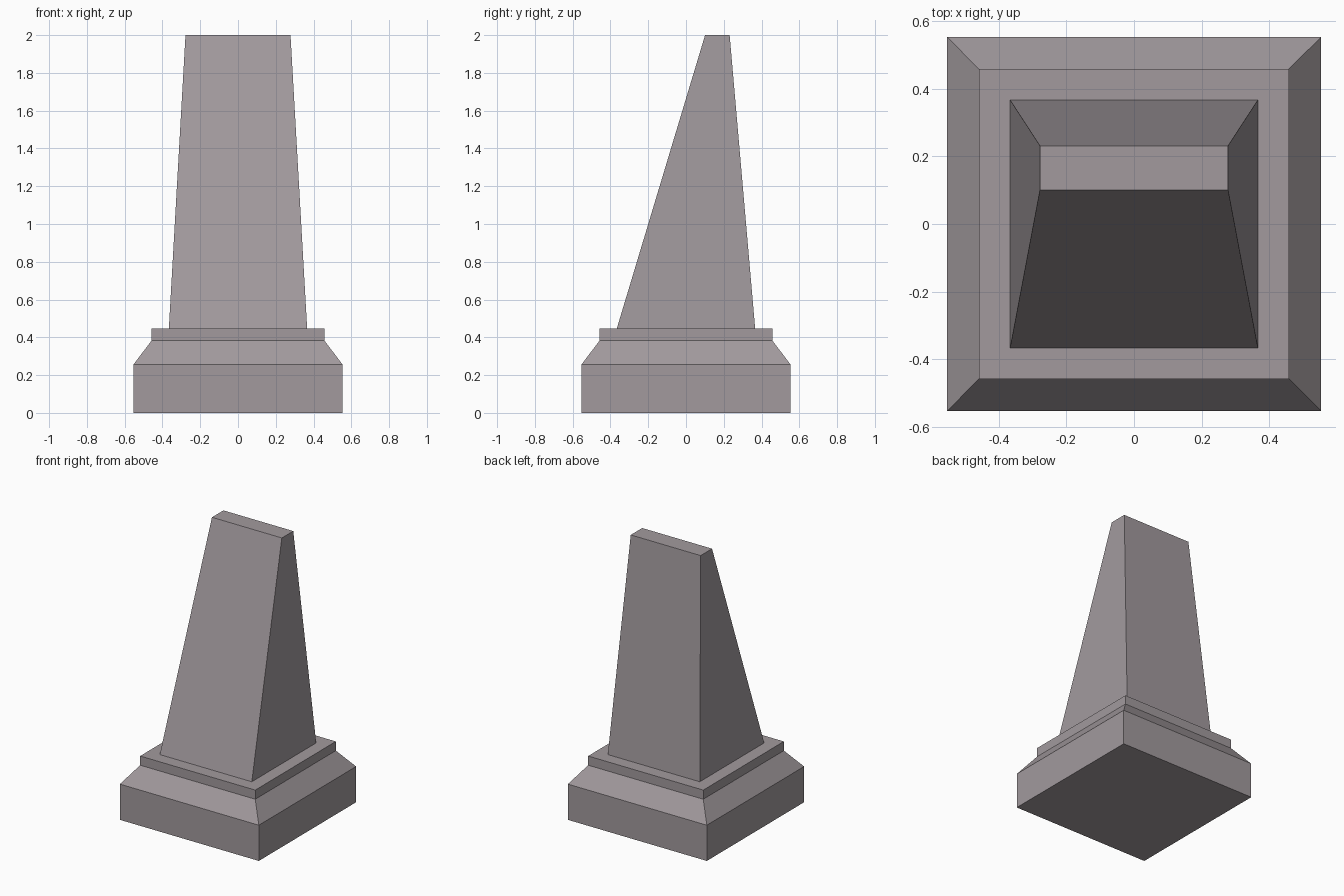
import bpy
import bmesh

if "Cube" in bpy.data.objects:
    bpy.data.objects.remove(bpy.data.objects["Cube"])

stone = bpy.data.materials.new("warm grey stone")
stone.diffuse_color = (0.36, 0.323, 0.34, 1)
stone.use_nodes = True
stone.node_tree.nodes["Principled BSDF"].inputs["Base Color"].default_value = stone.diffuse_color


def loft(name, sections):
    """Skin stacked rectangles given as (z, half_width, y_front, y_back)."""
    bm = bmesh.new()
    rings = [[bm.verts.new(p) for p in
              ((-w, y0, z), (w, y0, z), (w, y1, z), (-w, y1, z))]
             for z, w, y0, y1 in sections]
    for a, b in zip(rings, rings[1:]):
        for i in range(4):
            j = (i + 1) % 4
            bm.faces.new((a[i], a[j], b[j], b[i]))
    bm.faces.new(rings[0][::-1])
    bm.faces.new(rings[-1])
    bmesh.ops.recalc_face_normals(bm, faces=bm.faces[:])
    mesh = bpy.data.meshes.new(name)
    bm.to_mesh(mesh)
    bm.free()
    mesh.materials.append(stone)
    obj = bpy.data.objects.new(name, mesh)
    bpy.context.collection.objects.link(obj)
    return obj


def square(z, h):
    return (z, h, -h, h)


# Square plinth with sloped shoulder and a thin upper step
loft("plinth", [square(0, 0.553), square(0.257, 0.553),
                square(0.382, 0.458), square(0.448, 0.458)])

# Tapered shaft with a strongly sloped front
loft("shaft", [square(0.448, 0.366), (2.0, 0.278, 0.101, 0.231)])
